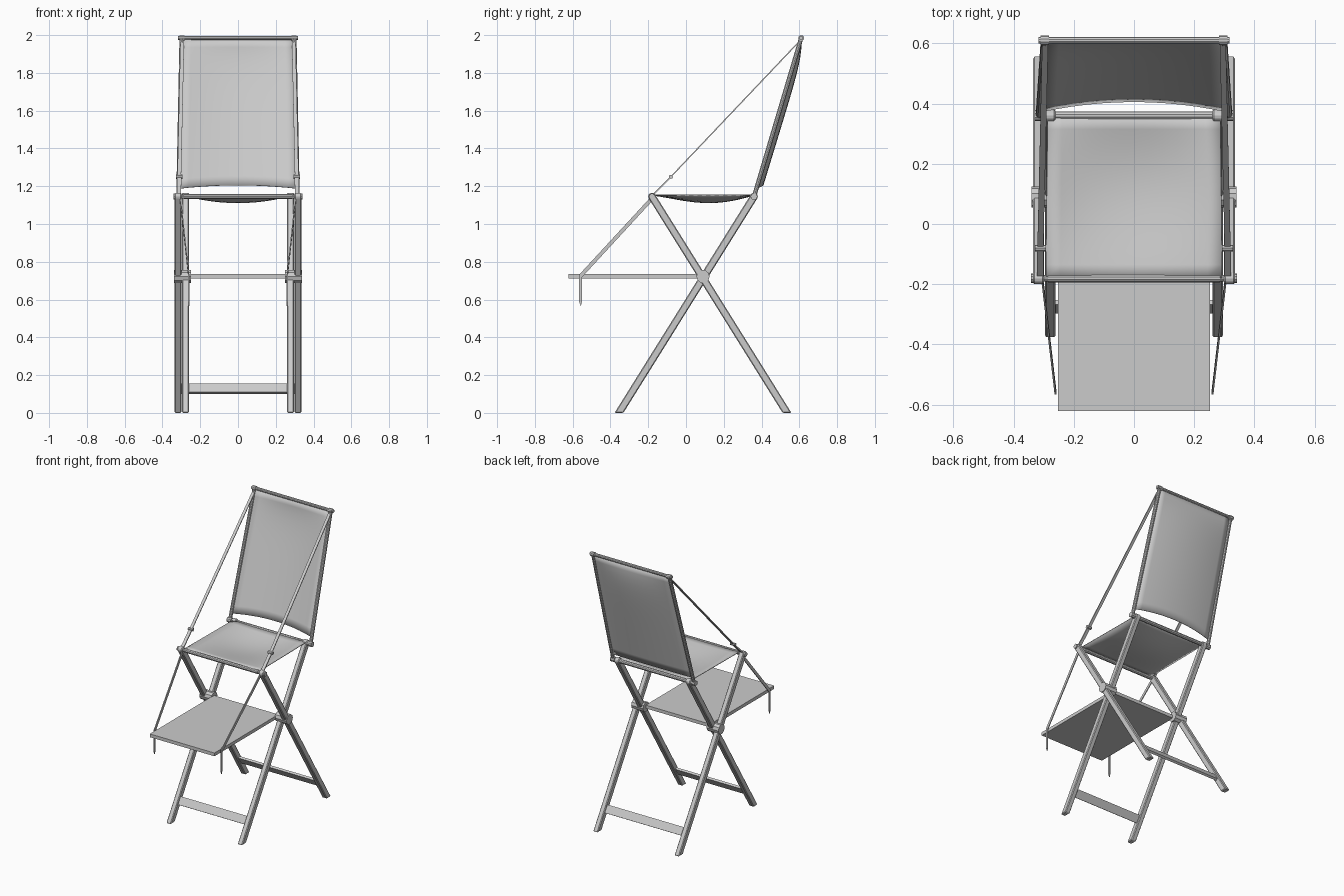
import bpy, bmesh, math
from mathutils import Vector, Matrix

if "Cube" in bpy.data.objects:
    bpy.data.objects.remove(bpy.data.objects["Cube"])


def make(name, bm):
    bmesh.ops.recalc_face_normals(bm, faces=bm.faces)
    me = bpy.data.meshes.new(name)
    bm.to_mesh(me)
    bm.free()
    ob = bpy.data.objects.new(name, me)
    bpy.context.collection.objects.link(ob)
    return ob


def rod(name, p, q, r, sides=10):
    p, q = Vector(p), Vector(q)
    d = q - p
    bm = bmesh.new()
    m = Matrix.Translation((p + q) / 2) @ d.to_track_quat('Z', 'X').to_matrix().to_4x4()
    bmesh.ops.create_cone(bm, cap_ends=True, segments=sides, radius1=r, radius2=r,
                          depth=d.length, matrix=m)
    return make(name, bm)


def prism(name, pts, x0, x1):
    """Side (y, z) outline extruded along x."""
    bm = bmesh.new()
    f = bm.faces.new([bm.verts.new((x0, y, z)) for y, z in pts])
    g = bmesh.ops.extrude_face_region(bm, geom=[f])
    bmesh.ops.translate(bm, vec=(x1 - x0, 0, 0),
                        verts=[v for v in g['geom'] if isinstance(v, bmesh.types.BMVert)])
    return make(name, bm)


def beam(name, p, q, wx, wn):
    """Flat bar from p to q: wx wide along x, wn thick across its run."""
    p, q = Vector(p), Vector(q)
    n = (q - p).cross(Vector((1, 0, 0))).normalized() * wn / 2
    x = Vector((wx / 2, 0, 0))
    bm = bmesh.new()
    ends = [[bm.verts.new(c + a * x + b * n) for a, b in ((-1, -1), (1, -1), (1, 1), (-1, 1))]
            for c in (p, q)]
    bm.faces.new(ends[0])
    bm.faces.new(ends[1])
    for i in range(4):
        j = (i + 1) % 4
        bm.faces.new((ends[0][i], ends[0][j], ends[1][j], ends[1][i]))
    return make(name, bm)


def cloth(name, fn, nu=12, nv=12, thick=0.005):
    bm = bmesh.new()
    g = [[bm.verts.new(fn(2 * i / nu - 1, j / nv)) for i in range(nu + 1)] for j in range(nv + 1)]
    for j in range(nv):
        for i in range(nu):
            bm.faces.new((g[j][i], g[j][i + 1], g[j + 1][i + 1], g[j + 1][i]))
    for f in bm.faces:
        f.smooth = True
    ob = make(name, bm)
    mod = ob.modifiers.new("thickness", 'SOLIDIFY')
    mod.thickness = thick
    mod.offset = 0
    return ob


def leg(name, foot_y, top_y, x0, x1):
    """Slanted leg with a level foot and chamfered rounded top."""
    a, b = Vector((foot_y, 0)), Vector((top_y, 1.145))
    d = (b - a).normalized()
    n = Vector((d.y, -d.x))
    w = 0.02
    h = w / d.y
    pts = [(foot_y + h, 0)]
    for k in range(7):
        t = math.pi * k / 6
        pts.append(tuple(b + n * w * math.cos(t) + d * w * math.sin(t)))
    pts.append((foot_y - h, 0))
    ob = prism(name, pts, x0, x1)
    mod = ob.modifiers.new("soft_edges", 'BEVEL')
    mod.width = 0.005
    mod.segments = 1
    mod.limit_method = 'ANGLE'
    mod.angle_limit = math.radians(50)
    return ob


SEAT_Z, FRONT_Y, BACK_Y = 1.145, -0.18, 0.36
post_low, post_top = Vector((0.315, BACK_Y, SEAT_Z)), Vector((0.298, 0.61, 1.985))

for s, side in ((-1, "left"), (1, "right")):
    # crossing legs
    leg("front_leg_" + side, -0.355, BACK_Y, s * 0.26, s * 0.296)
    leg("back_leg_" + side, 0.535, FRONT_Y, s * 0.299, s * 0.335)
    rod("pivot_" + side, (s * 0.248, 0.09, 0.722), (s * 0.34, 0.09, 0.722), 0.035, 10)
    # rod end caps
    rod("front_cap_" + side, (s * 0.325, FRONT_Y, SEAT_Z), (s * 0.342, FRONT_Y, SEAT_Z), 0.016)
    rod("back_cap_" + side, (s * 0.298, BACK_Y, SEAT_Z), (s * 0.33, BACK_Y, SEAT_Z), 0.018)
    rod("top_cap_" + side, (s * 0.283, 0.61, 1.984), (s * 0.31, 0.61, 1.984), 0.016)
    # backrest post
    flip = Vector((s, 1, 1))
    rod("back_post_" + side, post_low * flip, post_top * flip, 0.012)
    # armrest strap and its buckle
    a, b = Vector((s * 0.312, FRONT_Y, 1.15)), Vector((s * 0.311, -0.08, 1.25))
    c = Vector((s * 0.295, 0.605, 1.972))
    beam("arm_strap_lower_" + side, a, b, 0.022, 0.008)
    beam("arm_strap_upper_" + side, b, c, 0.02, 0.006)
    rod("strap_buckle_" + side, b - Vector((0.018, 0, 0)), b + Vector((0.018, 0, 0)), 0.011, 8)
    # footrest strap with loose tail
    foot = Vector((s * 0.261, -0.558, 0.725))
    beam("foot_strap_" + side, (s * 0.305, FRONT_Y, 1.135), foot, 0.006, 0.02)
    prism("strap_tail_" + side, [(-0.566, 0.735), (-0.55, 0.735), (-0.55, 0.59),
                                 (-0.557, 0.565), (-0.566, 0.59)], s * 0.258, s * 0.264)

# cross rods
rod("front_rod", (-0.335, FRONT_Y, SEAT_Z), (0.335, FRONT_Y, SEAT_Z), 0.011)
rod("back_rod", (-0.33, BACK_Y, SEAT_Z), (0.33, BACK_Y, SEAT_Z), 0.011)
rod("top_rod", (-0.318, 0.61, 1.985), (0.318, 0.61, 1.985), 0.011)

# lower stretchers
beam("front_stretcher", (0, -0.29, 0.105), (0, -0.26, 0.152), 0.53, 0.016)
beam("back_stretcher", (0, 0.47, 0.105), (0, 0.44, 0.152), 0.61, 0.016)

# footrest board
prism("footrest", [(-0.622, 0.711), (0.09, 0.711), (0.09, 0.734), (-0.622, 0.734)], -0.252, 0.252)


# fabric seat and back
def seat_point(u, v):
    sag = 0.04 * (1 - u * u) * math.sin(math.pi * v ** 1.2)
    return (u * (0.293 - 0.006 * v), FRONT_Y + (BACK_Y - FRONT_Y) * v, SEAT_Z + 0.008 - sag)


def back_point(u, v):
    p = post_low.lerp(post_top, 0.05 + 0.95 * v)
    sag = (1 - u * u) * (1 - v ** 8)
    return (u * p.x, p.y + 0.035 * sag, p.z + 0.018 * (1 - u * u) * (1 - v))


cloth("seat", seat_point)
cloth("backrest", back_point, 12, 16)
for y, label in ((FRONT_Y, "front"), (BACK_Y, "back")):
    rod("seat_hem_" + label, (-0.285, y, SEAT_Z), (0.285, y, SEAT_Z), 0.014)
